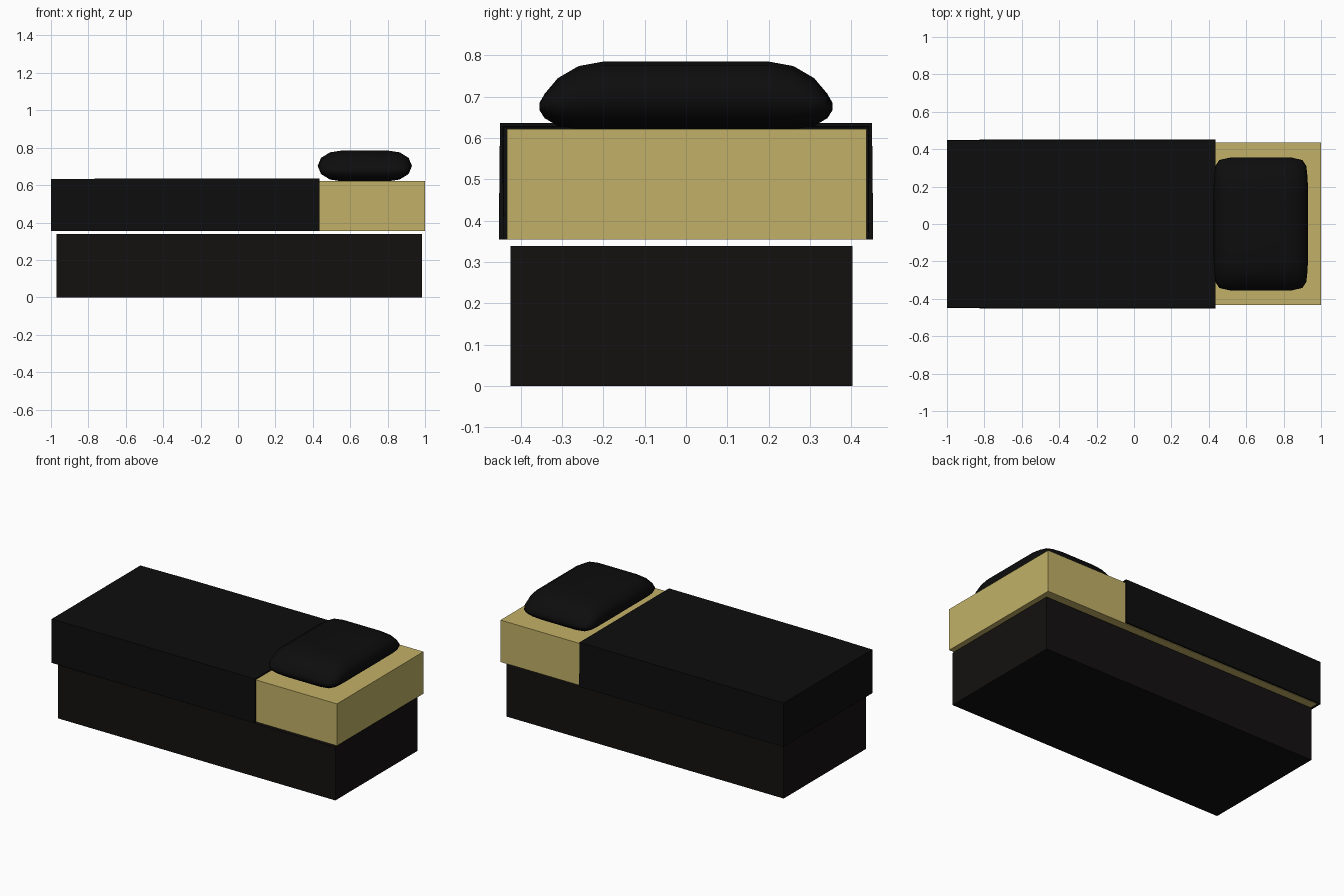
import bpy, bmesh

if "Cube" in bpy.data.objects:
    bpy.data.objects.remove(bpy.data.objects["Cube"])


def make(name, bm, color):
    bmesh.ops.recalc_face_normals(bm, faces=bm.faces[:])
    me = bpy.data.meshes.new(name)
    bm.to_mesh(me)
    bm.free()
    ob = bpy.data.objects.new(name, me)
    bpy.context.collection.objects.link(ob)
    mat = bpy.data.materials.new(name + "_colour")
    mat.diffuse_color = (*color, 1)
    mat.use_nodes = True
    mat.node_tree.nodes["Principled BSDF"].inputs["Base Color"].default_value = mat.diffuse_color
    me.materials.append(mat)
    return ob


def box(name, lo, hi, color):
    bm = bmesh.new()
    bmesh.ops.create_cube(bm, size=1)
    for v in bm.verts:
        v.co = [(a + b) / 2 + c * (b - a) for a, b, c in zip(lo, hi, v.co)]
    return make(name, bm, color)


def loft(bm, rings, closed):
    rows = [[bm.verts.new(p) for p in r] for r in rings]
    n = len(rows[0])
    for a, b in zip(rows, rows[1:]):
        for i in range(n if closed else n - 1):
            j = (i + 1) % n
            bm.faces.new((a[i], a[j], b[j], b[i]))
    return rows


BLACK = (0.004, 0.004, 0.004)

# Base and mattress, with a small gap between them
box("bed_base", (-0.97, -0.425, 0), (0.983, 0.403, 0.339), (0.0065, 0.0055, 0.005))
box("mattress", (-0.985, -0.433, 0.355), (1.0, 0.437, 0.622), (0.54, 0.44, 0.135))

# Blanket: draped sheet over top, sides and foot end, open at head and bottom
bm = bmesh.new()
rings = []
for x, w, top in ((-1.0, 0.446, 0.632), (-0.64, 0.449, 0.635), (0.435, 0.450, 0.636)):
    rings.append([(x, -w - 0.003, 0.355), (x, -w, top), (x, w, top), (x, w + 0.003, 0.355)])
rows = loft(bm, rings, False)
bm.faces.new(rows[0])
blanket = make("blanket", bm, BLACK)
sol = blanket.modifiers.new("thickness", "SOLIDIFY")
sol.thickness = 0.011
sol.offset = -1

# Pillow: rounded section lofted along y, shrinking towards both ends
quarter = [(1, 0), (0.93, 0.52), (0.74, 0.88), (0.48, 1)]
section = (quarter + [(-x, z) for x, z in reversed(quarter)]
           + [(-x, -z) for x, z in quarter[1:]]
           + [(x, -z) for x, z in reversed(quarter[1:])])
half = [(0.10, 0.252, 0.620, 0.785), (0.20, 0.252, 0.620, 0.785),
        (0.26, 0.249, 0.621, 0.774), (0.31, 0.243, 0.629, 0.745),
        (0.342, 0.222, 0.648, 0.707), (0.355, 0.165, 0.668, 0.684)]
stations = [(-y, *r) for y, *r in reversed(half)] + half
bm = bmesh.new()
rows = loft(bm, [[(0.678 + u * w, y, (lo + hi) / 2 + v * (hi - lo) / 2) for u, v in section]
                 for y, w, lo, hi in stations], True)
bm.faces.new(rows[0])
bm.faces.new(rows[-1])
pillow = make("pillow", bm, BLACK)
for p in pillow.data.polygons:
    p.use_smooth = True
